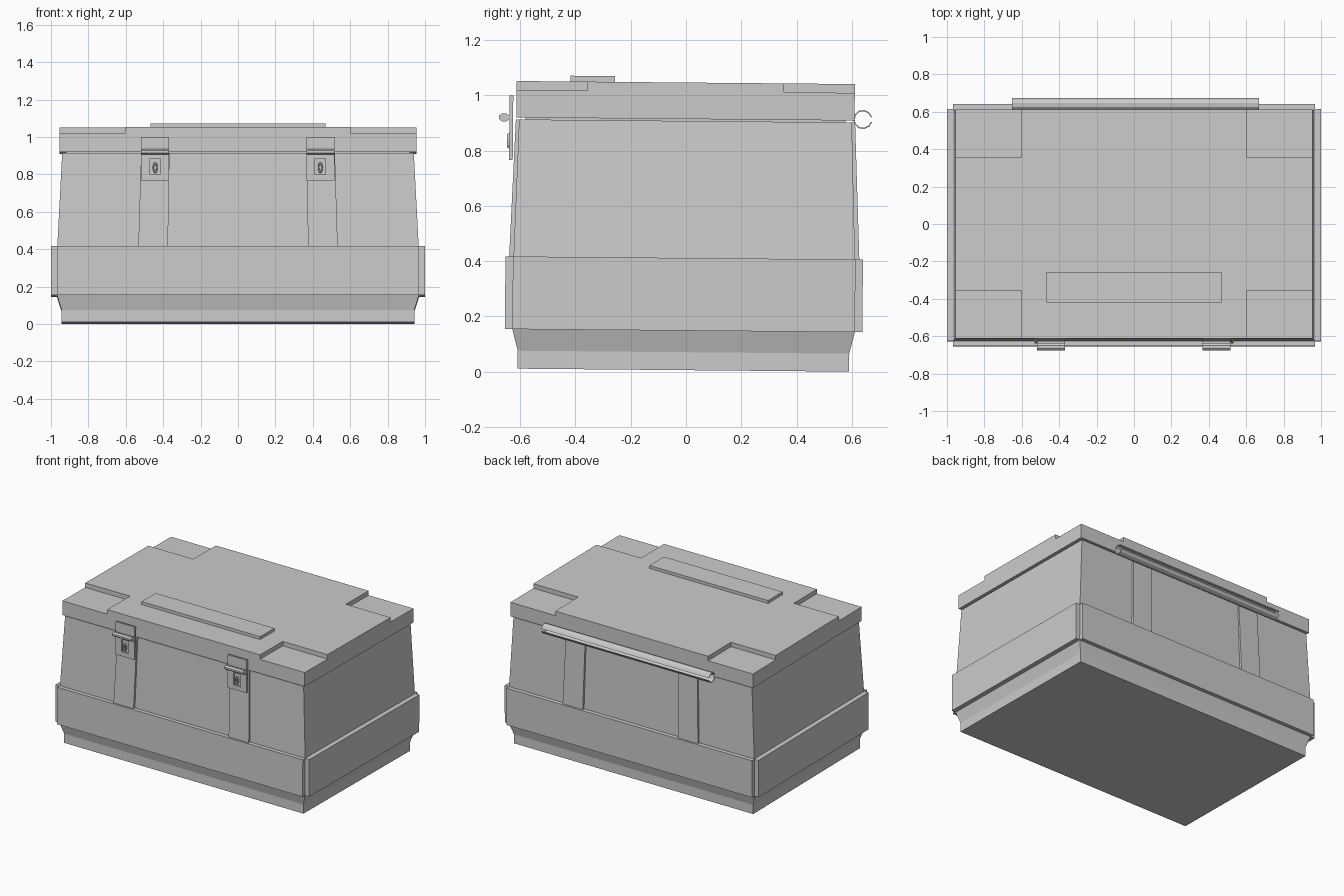
import bpy, bmesh, math
from mathutils import Matrix

if "Cube" in bpy.data.objects:
    bpy.data.objects.remove(bpy.data.objects["Cube"])

# whole chest leans back very slightly
TILT = Matrix.Translation((0, -0.01, 0.0055)) @ Matrix.Rotation(-0.009, 4, 'X')


def finish(name, bm):
    bmesh.ops.recalc_face_normals(bm, faces=bm.faces)
    bm.transform(TILT)
    me = bpy.data.meshes.new(name)
    bm.to_mesh(me)
    bm.free()
    ob = bpy.data.objects.new(name, me)
    bpy.context.collection.objects.link(ob)
    return ob


def skin(bm, rings):
    """Closed solid through a list of equal-sized point rings."""
    loops = [[bm.verts.new(p) for p in r] for r in rings]
    n = len(loops[0])
    for a, b in zip(loops, loops[1:]):
        for i in range(n):
            j = (i + 1) % n
            bm.faces.new((a[i], a[j], b[j], b[i]))
    bm.faces.new(loops[0])
    bm.faces.new(loops[-1])


def rect(x0, x1, y0, y1, z):
    return [(x0, y0, z), (x1, y0, z), (x1, y1, z), (x0, y1, z)]


def loft(name, *rings):
    bm = bmesh.new()
    skin(bm, [rect(*r) for r in rings])
    return finish(name, bm)


def box(name, x0, x1, y0, y1, z0, z1):
    return loft(name, (x0, x1, y0, y1, z0), (x0, x1, y0, y1, z1))


def prism_x(name, pts, x0, x1):
    bm = bmesh.new()
    skin(bm, [[(x, y, z) for y, z in pts] for x in (x0, x1)])
    return finish(name, bm)


def cut(ob, cutter):
    cutter.hide_render = True
    cutter.hide_viewport = True
    m = ob.modifiers.new("cut", 'BOOLEAN')
    m.operation = 'DIFFERENCE'
    m.solver = 'EXACT'
    m.object = cutter


# base with flared upper half
loft("base", (-.943, .943, -.60, .60, 0), (-.943, .943, -.60, .60, .065),
     (-.968, .968, -.62, .62, .143))

# tapered body
loft("body", (-.966, .966, -.618, .618, .143), (-.966, .966, -.618, .618, .406),
     (-.940, .940, -.602, .602, .902))

# band plates around the lower body, open at the corners
for s, side in ((-1, "front"), (1, "back")):
    y = sorted((s * .61, s * .647))
    box(side + "_band", -.968, .968, *y, .143, .406)
for s, side in ((-1, "left"), (1, "right")):
    x = sorted((s * .955, s * 1.0))
    box(side + "_band", *x, -.62, .62, .143, .406)

# upright straps, front and back
for sx, side in ((-1, "left"), (1, "right")):
    for sy, end in ((-1, "front"), (1, "back")):
        rings = []
        for xa, xb, y, z in ((.375, .533, .634, .40), (.366, .518, .614, .902)):
            rings.append((*sorted((sx * xa, sx * xb)),
                          *sorted((sy * y, sy * (y - .04))), z))
        loft(f"{end}_{side}_strap", *rings)

# lid with four stepped corners
lid = box("lid", -.955, .955, -.612, .612, .909, 1.041)
bm = bmesh.new()
for sx in (-1, 1):
    for sy in (-1, 1):
        x = sorted((sx * .602, sx * 1.1))
        y = sorted((sy * .355, sy * .8))
        skin(bm, [rect(*x, *y, z) for z in (1.009, 1.2)])
cut(lid, finish("lid_corner_cutter", bm))
box("lid_core", -.92, .92, -.58, .58, .88, .95)
box("lid_plate", -.467, .467, -.418, -.257, 1.03, 1.062)

# latches
for cx, side in ((-.443, "left"), (.44, "right")):
    plate = box(side + "_latch_plate", cx - .075, cx + .075, -.637, -.624, .755, .988)
    cut(plate, box(side + "_latch_cutter", cx - .027, cx + .027, -.70, -.628, .787, .874))
    ring = [(-.656 + .020 * math.cos(a), .909 + .016 * math.sin(a))
            for a in (i * math.pi / 4 + .39 for i in range(8))]
    prism_x(side + "_latch_bar", ring, cx - .075, cx + .075)
    # small pull loop standing in the recess
    bm = bmesh.new()
    n, k = 10, 6
    vs = []
    for i in range(n):
        a = 2 * math.pi * i / n
        for j in range(k):
            b = 2 * math.pi * j / k
            r = 1 + .35 * math.cos(b)
            vs.append(bm.verts.new((cx + .010 * r * math.cos(a),
                                    -.637 + .009 * math.sin(b),
                                    .825 + .022 * r * math.sin(a))))
    for i in range(n):
        for j in range(k):
            i2, j2 = (i + 1) % n, (j + 1) % k
            bm.faces.new([vs[p] for p in (i * k + j, i2 * k + j, i2 * k + j2, i * k + j2)])
    finish(side + "_latch_loop", bm)

# rolled hinge along the back, split open along its rear
angles = [math.radians(15 + 330 * i / 10) for i in range(11)]
arc = [(.642 + r * math.cos(a), .913 + r * math.sin(a))
       for r, seq in ((.035, angles), (.030, angles[::-1])) for a in seq]
prism_x("hinge", arc, -.652, .668)
